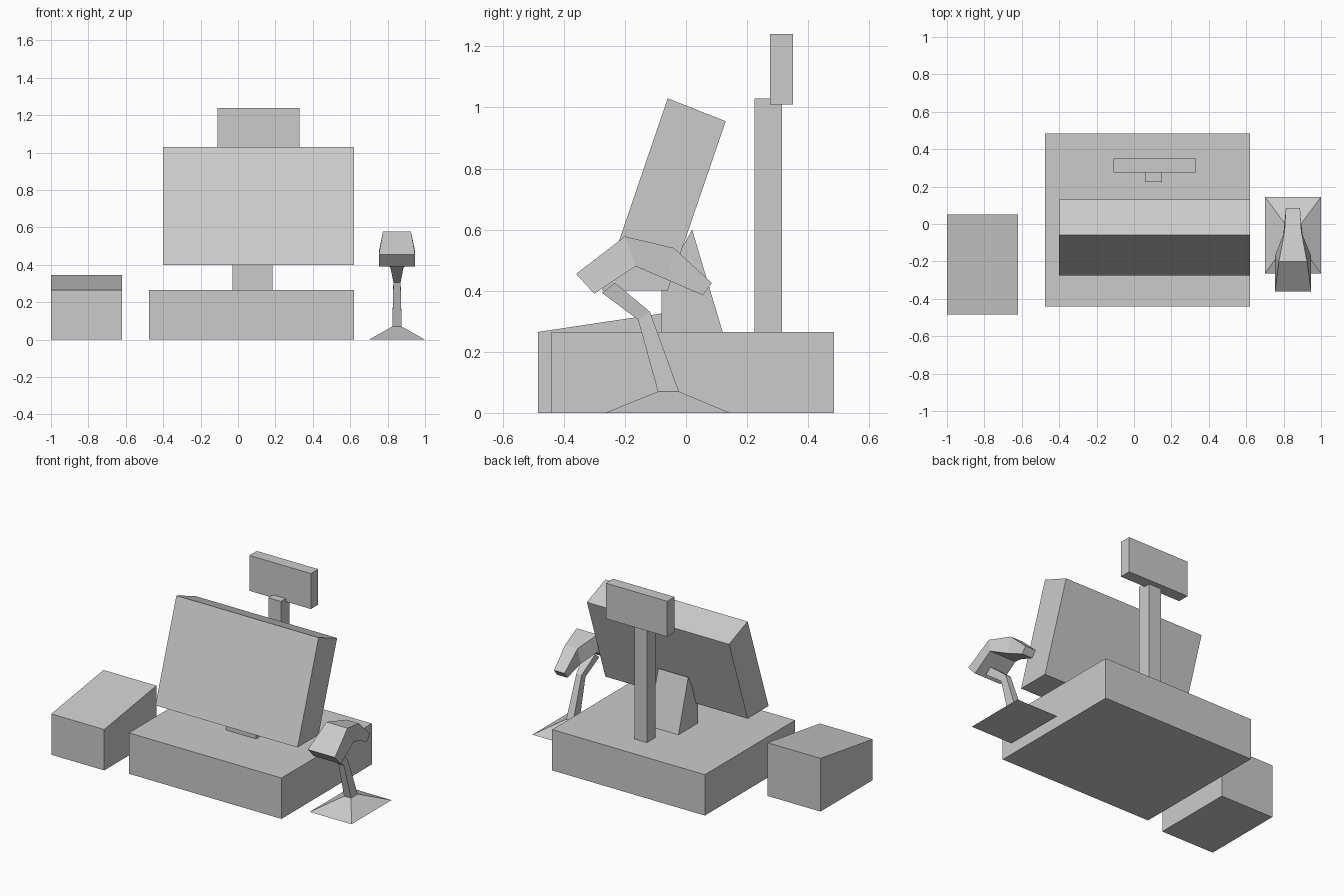
import bpy, bmesh

if "Cube" in bpy.data.objects:
    bpy.data.objects.remove(bpy.data.objects["Cube"])


def finish(name, bm):
    bmesh.ops.recalc_face_normals(bm, faces=bm.faces)
    mesh = bpy.data.meshes.new(name)
    bm.to_mesh(mesh)
    bm.free()
    obj = bpy.data.objects.new(name, mesh)
    bpy.context.collection.objects.link(obj)
    return obj


def extrude_x(name, x0, x1, profile):
    """Prism along x from a (y, z) side profile."""
    bm = bmesh.new()
    a = [bm.verts.new((x0, y, z)) for y, z in profile]
    b = [bm.verts.new((x1, y, z)) for y, z in profile]
    bm.faces.new(a)
    bm.faces.new(b[::-1])
    for i in range(len(a)):
        j = (i + 1) % len(a)
        bm.faces.new((a[i], a[j], b[j], b[i]))
    return finish(name, bm)


def box(name, x0, x1, y0, y1, z0, z1):
    return extrude_x(name, x0, x1, [(y0, z0), (y1, z0), (y1, z1), (y0, z1)])


def loft(name, cx, sections):
    """Four-sided tube; each section is two (y, z, half_width) edges."""
    bm = bmesh.new()
    rings = []
    for (ya, za, wa), (yb, zb, wb) in sections:
        rings.append([bm.verts.new(c) for c in (
            (cx - wa, ya, za), (cx + wa, ya, za),
            (cx + wb, yb, zb), (cx - wb, yb, zb))])
    bm.faces.new(rings[0])
    bm.faces.new(rings[-1])
    for r, s in zip(rings, rings[1:]):
        for i in range(4):
            j = (i + 1) % 4
            bm.faces.new((r[i], r[j], s[j], s[i]))
    return finish(name, bm)


# Cash drawer and tilted screen on its wedge stand
box("cash_drawer", -0.475, 0.62, -0.44, 0.485, 0, 0.265)
extrude_x("screen", -0.40, 0.62,
          [(-0.275, 0.40), (-0.06, 1.03), (0.13, 0.955), (-0.06, 0.40)])
extrude_x("screen_stand", -0.03, 0.185,
          [(-0.08, 0.265), (0.12, 0.265), (0.02, 0.60), (-0.08, 0.42)])

# Customer display on a post
box("display_post", 0.06, 0.15, 0.225, 0.315, 0.265, 1.03)
box("customer_display", -0.11, 0.33, 0.275, 0.35, 1.01, 1.24)

# Receipt printer with sloping lid
extrude_x("receipt_printer", -1.0, -0.62,
          [(-0.485, 0), (0.05, 0), (0.05, 0.345), (-0.485, 0.265)])

# Scanner stand: flared foot, bent stem
loft("scanner_stand", 0.85, [
    ((-0.265, 0, 0.15), (0.145, 0, 0.15)),
    ((-0.092, 0.07, 0.025), (-0.023, 0.07, 0.025)),
    ((-0.157, 0.305, 0.019), (-0.118, 0.331, 0.019)),
    ((-0.275, 0.393, 0.036), (-0.233, 0.426, 0.036))])

# Handheld scanner: wide nose tapering to the handle
loft("scanner", 0.85, [
    ((-0.36, 0.455, 0.097), (-0.30, 0.39, 0.097)),
    ((-0.20, 0.578, 0.075), (-0.165, 0.48, 0.095)),
    ((-0.04, 0.54, 0.045), (-0.06, 0.435, 0.052)),
    ((0.085, 0.425, 0.038), (0.055, 0.385, 0.038))])
